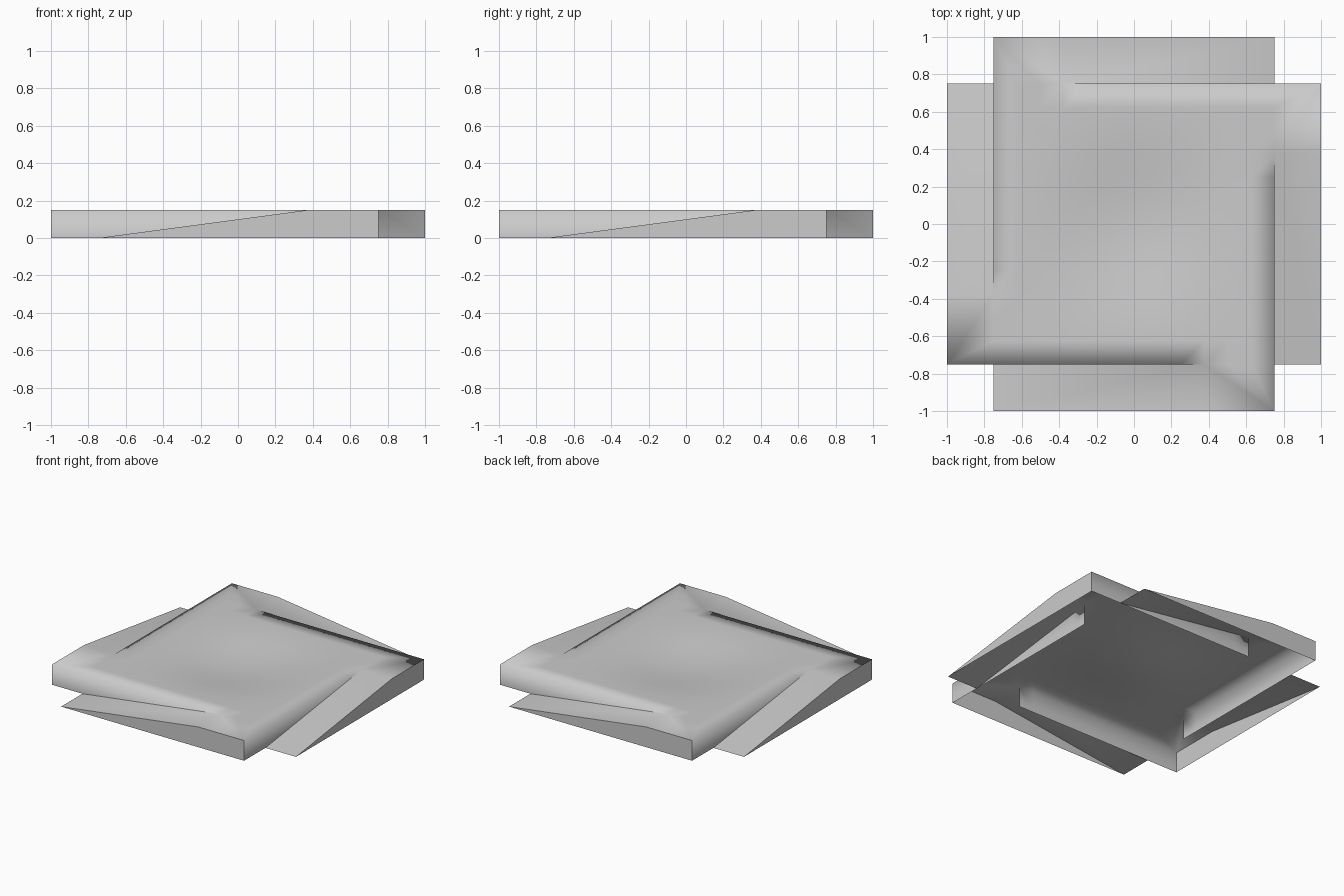
import bpy, bmesh, math
from mathutils import Matrix, Vector

if "Cube" in bpy.data.objects:
    bpy.data.objects.remove(bpy.data.objects["Cube"])

H = 0.15     # height of the shell
I = 0.75     # inner square half width
O = 1.0      # outer half width
K = 0.375    # where the ramp meets the flat top
DIP = 0.05   # depth of the dished middle
R = 0.64     # half width of the dish
STEPS = [-I, -0.625, -0.5, -K, -0.25, -0.125, 0, 0.125, 0.25, K, 0.5, 0.625, I]

bm = bmesh.new()


def face(points, turn=0):
    rot = Matrix.Rotation(turn * math.pi / 2, 3, 'Z')
    return bm.faces.new([bm.verts.new(rot @ Vector(p)) for p in points])


def bump(t):
    return math.cos(t / R * math.pi / 2) ** 2 if abs(t) < R else 0.0


def deck_point(x, y):
    return (x, y, H - DIP * bump(x) * bump(y))


# central deck, gently dished
spans = list(zip(STEPS, STEPS[1:]))
for x0, x1 in spans:
    for y0, y1 in spans:
        face([deck_point(x0, y0), deck_point(x1, y0), deck_point(x1, y1), deck_point(x0, y1)])

# one flap per side, turned around the centre
for turn in range(4):
    # flat end of the flap
    face([(K, -O, H), (I, -O, H)] + [(x, -I, H) for x in reversed(STEPS) if x >= K], turn)
    # ramp running down to the ground
    face([(-I, -O, 0), (K, -O, H), (K, -I, H), (-I, -I, 0)], turn)
    # outer wall under the ramp and flat end
    face([(-I, -O, 0), (I, -O, 0), (I, -O, H), (K, -O, H)], turn)
    # wall along the slit, ending the neighbouring flap
    xs = [-O] + [x for x in STEPS if x <= K]
    for x0, x1 in zip(xs, xs[1:]):
        face([(x0, -I, 0), (x1, -I, 0), (x1, -I, H), (x0, -I, H)], turn)

bmesh.ops.remove_doubles(bm, verts=bm.verts[:], dist=1e-4)

# crisp folds round the outer walls, soft everywhere else
for f in bm.faces:
    f.smooth = True
for e in bm.edges:
    if all(max(abs(v.co.x), abs(v.co.y)) > 0.99 for v in e.verts):
        e.smooth = False

mesh = bpy.data.meshes.new("woven_ramp_tile")
bm.to_mesh(mesh)
bm.free()
tile = bpy.data.objects.new("woven_ramp_tile", mesh)
bpy.context.collection.objects.link(tile)
